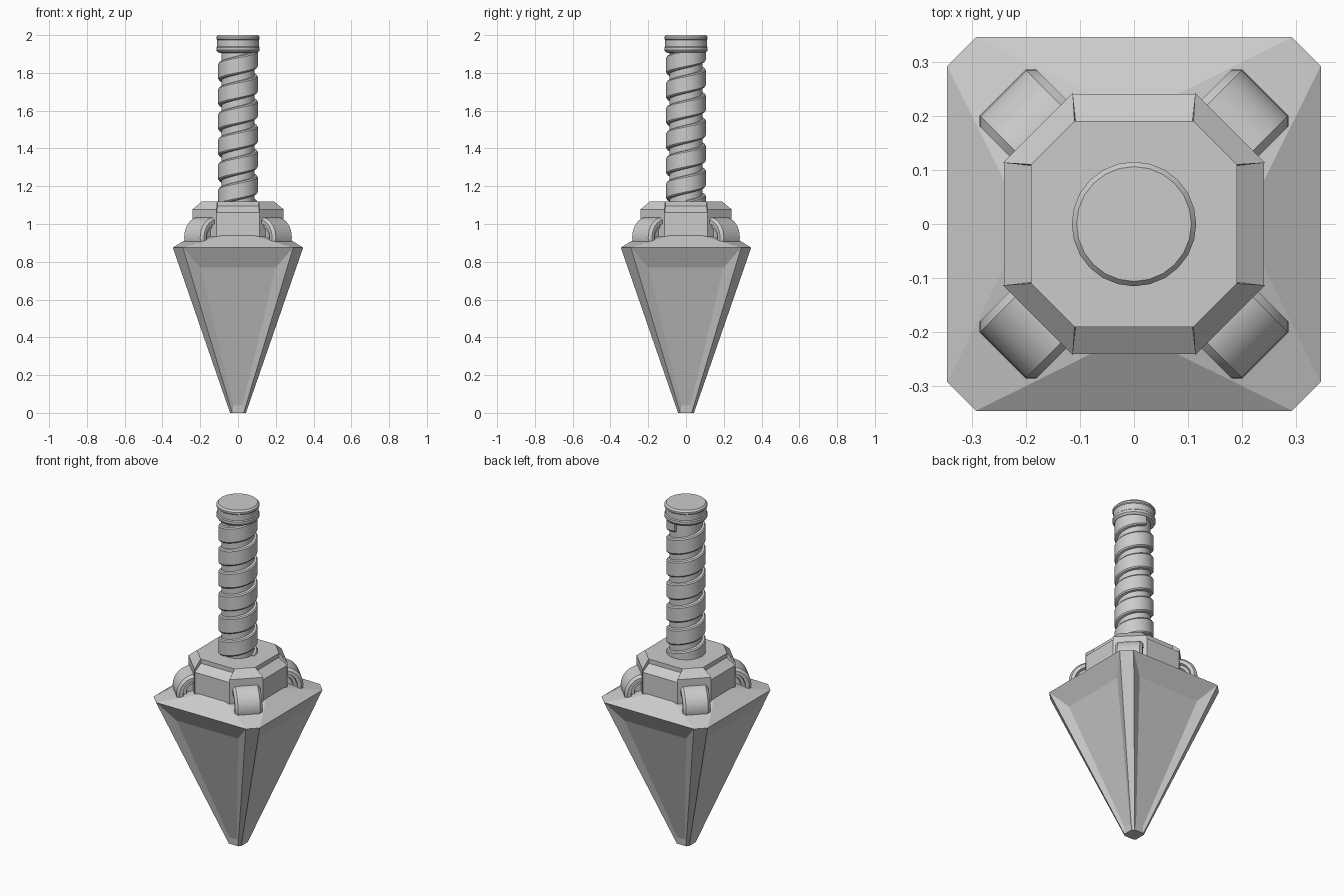
import bpy, bmesh, math
from mathutils import Matrix, Vector

cube = bpy.data.objects.get("Cube")
if cube:
    bpy.data.objects.remove(cube, do_unlink=True)

grey = bpy.data.materials.new("plain_grey")
grey.use_nodes = True
COLOUR = (0.6, 0.6, 0.6, 1)
grey.diffuse_color = COLOUR
grey.node_tree.nodes["Principled BSDF"].inputs["Base Color"].default_value = COLOUR


def finish(name, bm, smooth=False, place=None):
    bmesh.ops.recalc_face_normals(bm, faces=bm.faces)
    mesh = bpy.data.meshes.new(name)
    bm.to_mesh(mesh)
    bm.free()
    mesh.materials.append(grey)
    obj = bpy.data.objects.new(name, mesh)
    bpy.context.collection.objects.link(obj)
    if place:
        obj.matrix_world = place
    if smooth:
        bpy.ops.object.select_all(action='DESELECT')
        obj.select_set(True)
        bpy.context.view_layer.objects.active = obj
        bpy.ops.object.shade_smooth_by_angle(angle=math.radians(32))


def loft(bm, rings):
    """Bridge rings of points and cap both ends."""
    rows = [[bm.verts.new(p) for p in ring] for ring in rings]
    n = len(rows[0])
    for a, b in zip(rows, rows[1:]):
        for i in range(n):
            bm.faces.new((a[i], a[(i + 1) % n], b[(i + 1) % n], b[i]))
    bm.faces.new(rows[0])
    bm.faces.new(rows[-1])


def octagon(half, cut, z):
    """Square of the given half width with cut corners, starting on the front."""
    return [Matrix.Rotation(k * math.pi / 2, 3, 'Z') @ Vector((x, -half, z))
            for k in range(4) for x in (-cut, cut)]


def lathe(name, profile, sides, place=None):
    bm = bmesh.new()
    loft(bm, [[(r * math.cos(i * math.tau / sides), r * math.sin(i * math.tau / sides), z)
               for i in range(sides)] for r, z in profile])
    finish(name, bm, True, place)


# Spike head: sloped top, tapered body, sunken panel on each of the four sides
bm = bmesh.new()
loft(bm, [octagon(0.042, 0.03, 0), octagon(0.345, 0.292, 0.875), octagon(0.24, 0.08, 0.94)])
panels = [f for f in bm.faces if len(f.verts) == 4 and f.calc_center_median().z < 0.6
          and min(abs(f.calc_center_median().x), abs(f.calc_center_median().y)) < 0.01]
for face in panels:
    centre = face.calc_center_median()
    along_x = abs(centre.y) > abs(centre.x)
    sign = math.copysign(1, centre.y if along_x else centre.x)
    outer = list(face.verts)
    inner = []
    for v in outer:
        top = v.co.z > 0.4
        side = math.copysign(0.2 if top else 0.024, v.co.x if along_x else v.co.y)
        out = sign * (0.285 if top else 0.046)
        pos = (side, out) if along_x else (out, side)
        inner.append(bm.verts.new((*pos, 0.77 if top else 0.04)))
    bm.faces.remove(face)
    for i in range(4):
        j = (i + 1) % 4
        bm.faces.new((outer[i], outer[j], inner[j], inner[i]))
    bm.faces.new(inner)
finish("spike_head", bm)

# Collar: eight-sided block with a chamfered top
bm = bmesh.new()
loft(bm, [octagon(0.24, 0.114, 0.91), octagon(0.24, 0.114, 1.06),
          octagon(0.19, 0.11, 1.095), octagon(0.19, 0.11, 1.12)])
finish("collar", bm)

# Raised corner blocks of the collar
for k in range(4):
    bm = bmesh.new()
    for a, b, z in ((0.242, 0.113, 0.92), (0.242, 0.113, 1.077), (0.19, 0.11, 1.12),
                    (0.11, 0.1, 0.92), (0.11, 0.1, 1.12)):
        bm.verts.new((a, b, z))
        bm.verts.new((b, a, z))
    bmesh.ops.convex_hull(bm, input=bm.verts)
    bmesh.ops.dissolve_limit(bm, angle_limit=0.02, verts=bm.verts, edges=bm.edges)
    finish("collar_corner", bm, place=Matrix.Rotation(k * math.pi / 2, 4, 'Z'))

# Rollers: drums with stepped ends set into the four diagonals
half_drum = [(0.108, 0.06), (0.094, 0.074), (0.075, 0.074), (0.07, 0.058),
             (0.055, 0.058), (0.05, 0.045)]
drum = [(r, -w) for r, w in reversed(half_drum)] + half_drum
for k in range(4):
    place = (Matrix.Rotation(math.pi / 4 + k * math.pi / 2, 4, 'Z')
             @ Matrix.Translation((0.235, 0, 0.928)) @ Matrix.Rotation(math.pi / 2, 4, 'X'))
    lathe("roller", drum, 32, place)

# Grip core and pommel
lathe("grip_core", [(0.088, 1.1), (0.088, 1.93)], 24)
lathe("pommel", [(0.095, 1.905), (0.108, 1.91), (0.115, 1.92), (0.115, 1.935), (0.11, 1.94),
                 (0.11, 1.975), (0.115, 1.98), (0.115, 1.99), (0.106, 2.0)], 24)

# Spiral wrap around the grip
PITCH, STEPS, START, END = 0.133, 24, 1.08, 1.92
section = [(0.08, -0.055), (0.1, -0.05), (0.105, -0.043), (0.105, 0.035), (0.1, 0.042), (0.08, 0.047)]
bm = bmesh.new()
rings = []
for s in range(int((END - START) / PITCH * STEPS)):
    a = s / STEPS * math.tau
    z = START + s / STEPS * PITCH
    rings.append([(r * math.cos(a), r * math.sin(a), min(z + dz, 1.93)) for r, dz in section])
loft(bm, rings)
finish("grip_wrap", bm, True)
